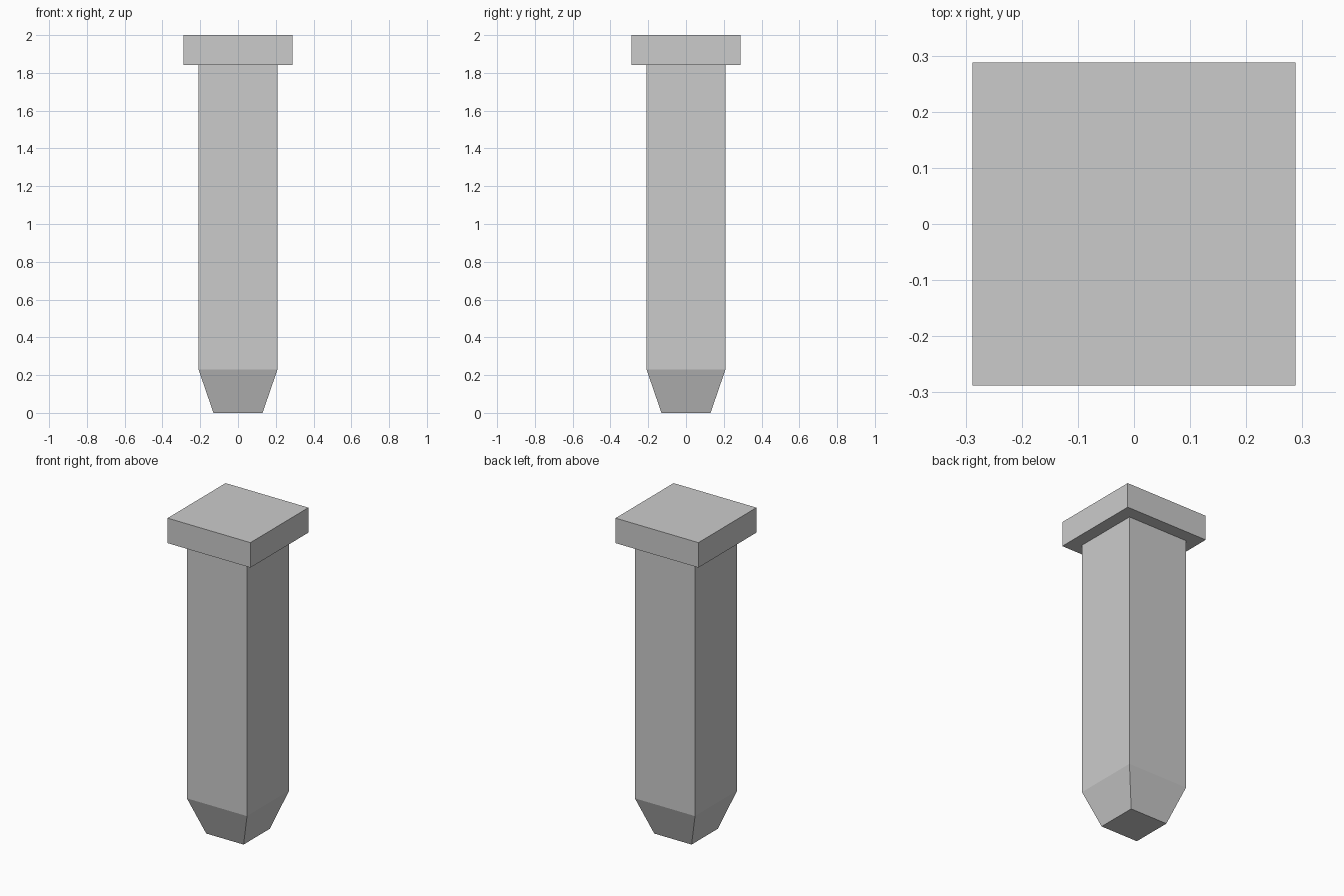
import bpy
import bmesh

if "Cube" in bpy.data.objects:
    bpy.data.objects.remove(bpy.data.objects["Cube"])

# Square cross-sections from tip to head: (half width, height)
SECTIONS = [
    (0.13, 0.0),     # blunt tip
    (0.209, 0.23),   # end of taper
    (0.209, 1.843),  # top of shaft
    (0.288, 1.843),  # underside of head
    (0.288, 2.0),    # top of head
]


def square_ring(bm, half, z):
    corners = [(-1, -1), (1, -1), (1, 1), (-1, 1)]
    return [bm.verts.new((x * half, y * half, z)) for x, y in corners]


# Loft the sections into one closed peg
bm = bmesh.new()
rings = [square_ring(bm, half, z) for half, z in SECTIONS]
for low, high in zip(rings, rings[1:]):
    for i in range(4):
        j = (i + 1) % 4
        bm.faces.new((low[i], low[j], high[j], high[i]))

# Tip and head caps
bm.faces.new(rings[0][::-1])
bm.faces.new(rings[-1])
bmesh.ops.recalc_face_normals(bm, faces=bm.faces)

mesh = bpy.data.meshes.new("square_peg")
bm.to_mesh(mesh)
bm.free()
peg = bpy.data.objects.new("square_peg", mesh)
bpy.context.collection.objects.link(peg)
